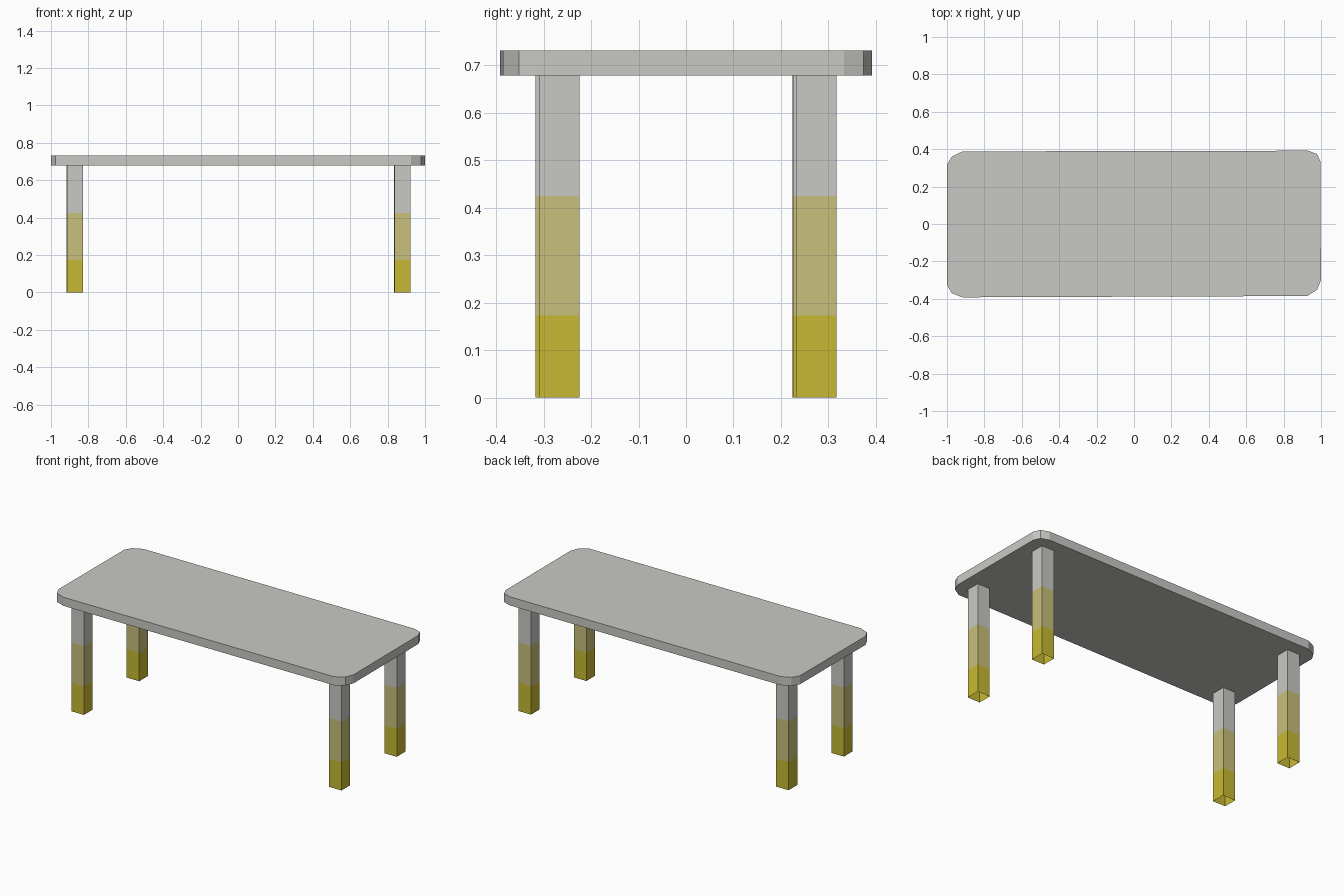
import bpy
import bmesh
from math import radians
from mathutils import Matrix

cube = bpy.data.objects.get("Cube")
if cube:
    bpy.data.objects.remove(cube, do_unlink=True)


def make_material(name, rgb):
    mat = bpy.data.materials.new(name)
    mat.use_nodes = True
    color = (*rgb, 1.0)
    mat.diffuse_color = color
    mat.node_tree.nodes["Principled BSDF"].inputs["Base Color"].default_value = color
    return mat


yellow = make_material("yellow", (0.571, 0.479, 0.032))
straw = make_material("pale straw", (0.578, 0.527, 0.198))
grey = make_material("warm grey", (0.584, 0.584, 0.558))


def make_object(name, bm, materials):
    mesh = bpy.data.meshes.new(name)
    bm.to_mesh(mesh)
    bm.free()
    for mat in materials:
        mesh.materials.append(mat)
    obj = bpy.data.objects.new(name, mesh)
    bpy.context.collection.objects.link(obj)
    return obj


TOP, UNDERSIDE = 0.731, 0.678
TURN = Matrix.Rotation(radians(0.23), 4, "Z")

# Table top: hand-cut rounded outline, extruded to a slab
outline = [
    (-1.0, -0.323), (-0.976, -0.369), (-0.917, -0.392),
    (0.925, -0.385), (0.979, -0.352), (0.999, -0.302),
    (0.997, 0.333), (0.979, 0.374), (0.930, 0.392),
    (-0.917, 0.388), (-0.973, 0.361), (-0.999, 0.318),
]
bm = bmesh.new()
base = bm.faces.new([bm.verts.new((x, y, UNDERSIDE)) for x, y in outline])
slab = bmesh.ops.extrude_face_region(bm, geom=[base], use_keep_orig=True)
raised = [v for v in slab["geom"] if isinstance(v, bmesh.types.BMVert)]
bmesh.ops.translate(bm, verts=raised, vec=(0, 0, TOP - UNDERSIDE))
bmesh.ops.recalc_face_normals(bm, faces=bm.faces)
make_object("table_top", bm, [grey])


# Legs: square open tubes with three colour bands
def make_leg(name, side, end):
    h = 0.0425
    levels = [0, 0.173, 0.425, UNDERSIDE]
    bm = bmesh.new()
    rings = [[bm.verts.new((sx * h, sy * h, z))
              for sx, sy in ((-1, -1), (1, -1), (1, 1), (-1, 1))]
             for z in levels]
    for band, (low, high) in enumerate(zip(rings, rings[1:])):
        for i in range(4):
            j = (i + 1) % 4
            face = bm.faces.new((low[i], low[j], high[j], high[i]))
            face.material_index = band
    place = TURN @ Matrix.Translation((side * 0.876 + 0.003, end * 0.271, 0))
    bmesh.ops.transform(bm, matrix=place, verts=bm.verts)
    make_object(name, bm, [yellow, straw, grey])


for end, end_name in ((-1, "front"), (1, "back")):
    for side, side_name in ((-1, "right"), (1, "left")):
        make_leg(f"{end_name}_{side_name}_leg", side, end)
